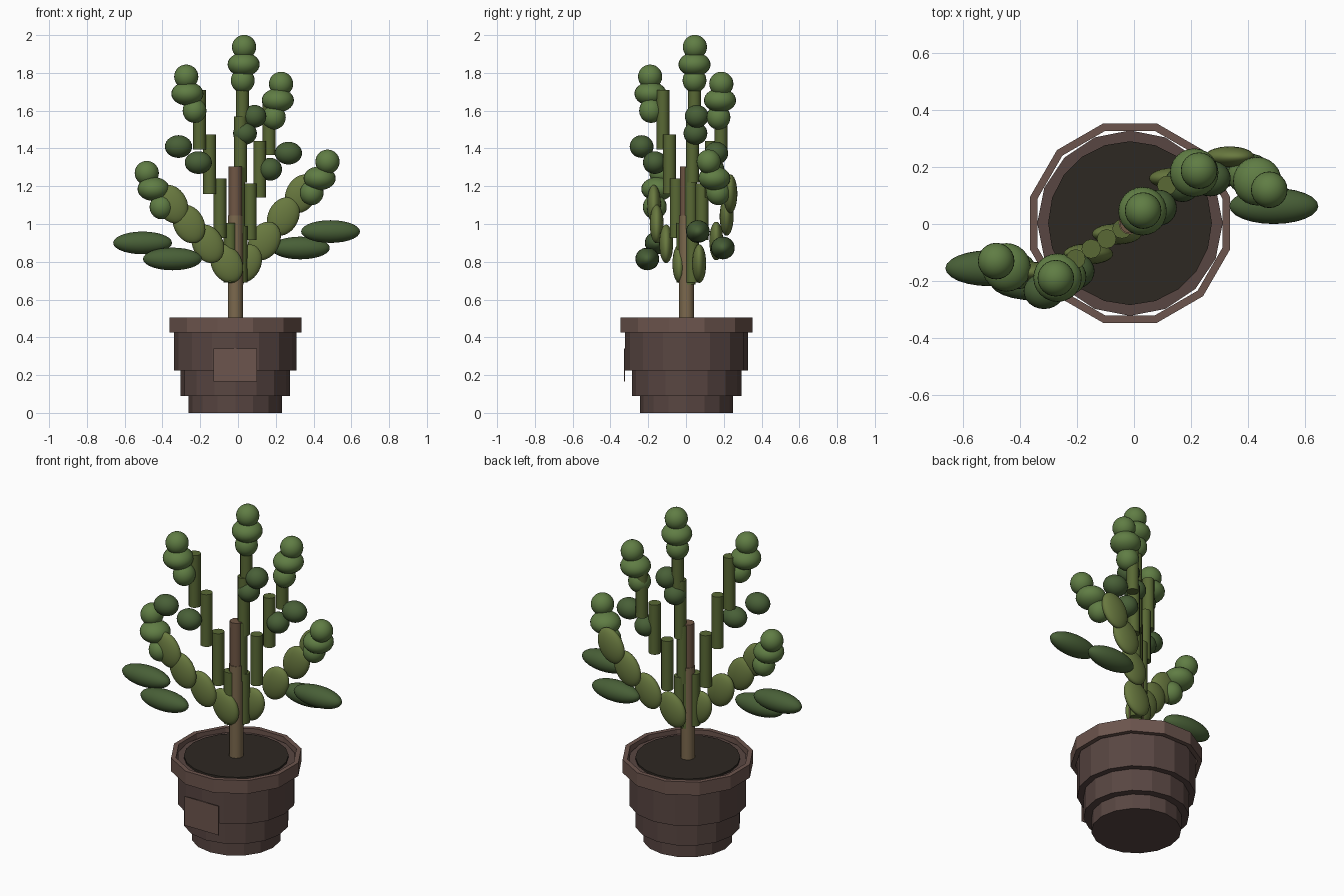
import bpy, bmesh, math

if "Cube" in bpy.data.objects:
    bpy.data.objects.remove(bpy.data.objects["Cube"])

CX, CY = -0.014, 0.003  # pot axis


def material(name, rgb):
    m = bpy.data.materials.new(name)
    m.diffuse_color = (*rgb, 1)
    m.use_nodes = True
    m.node_tree.nodes["Principled BSDF"].inputs["Base Color"].default_value = m.diffuse_color
    return m


POT = material("dark_clay", (0.098, 0.061, 0.054))
RIM = material("light_clay", (0.15, 0.09, 0.075))
SOIL = material("soil", (0.027, 0.021, 0.016))
BARK = material("bark", (0.20, 0.14, 0.075))
BARK2 = material("young_bark", (0.16, 0.095, 0.06))
STEM = material("stem_green", (0.10, 0.14, 0.035))
PAD = material("pad_green", (0.14, 0.19, 0.05))
BUD = material("bud_green", (0.117, 0.205, 0.058))
LEAF = material("leaf_green", (0.065, 0.115, 0.038))


def finish(name, mat, smooth=None):
    o = bpy.context.object
    o.name = name
    o.data.materials.append(mat)
    if smooth is not None:
        bpy.ops.object.shade_smooth_by_angle(angle=math.radians(smooth))
    return o


def cylinder(name, x, y, z0, z1, r, mat, sides=16, smooth=None):
    bpy.ops.mesh.primitive_cylinder_add(vertices=sides, radius=r, depth=z1 - z0,
                                        location=(x, y, (z0 + z1) / 2))
    return finish(name, mat, smooth)


def blob(name, loc, size, mat, tilt=0):
    bpy.ops.mesh.primitive_uv_sphere_add(segments=24, ring_count=14, radius=1, location=loc,
                                         rotation=(0, math.radians(tilt), 0))
    bpy.context.object.scale = size
    return finish(name, mat, 60)


def ring(name, r_in, r_out, z0, z1, sides, mat):
    bm = bmesh.new()
    loops = []
    for r, z in ((r_out, z0), (r_out, z1), (r_in, z1), (r_in, z0)):
        loops.append([bm.verts.new((r * math.cos(a), r * math.sin(a), z))
                      for a in (2 * math.pi * (i + 0.5) / sides for i in range(sides))])
    for k in range(4):
        a, b = loops[k], loops[(k + 1) % 4]
        for i in range(sides):
            j = (i + 1) % sides
            bm.faces.new((a[i], a[j], b[j], b[i]))
    bmesh.ops.recalc_face_normals(bm, faces=bm.faces)
    me = bpy.data.meshes.new(name)
    bm.to_mesh(me)
    bm.free()
    o = bpy.data.objects.new(name, me)
    o.location = (CX, CY, 0)
    bpy.context.collection.objects.link(o)
    me.materials.append(mat)


# Stepped pot, rim, soil and blank label plate
for name, r, z0, z1 in (("pot_base", 0.247, 0, 0.09), ("pot_middle", 0.29, 0.09, 0.225),
                        ("pot_upper", 0.325, 0.225, 0.48)):
    cylinder(name, CX, CY, z0, z1, r, POT)
ring("pot_rim", 0.335, 0.362, 0.425, 0.505, 12, RIM)
cylinder("soil", CX, CY, 0.44, 0.492, 0.287, SOIL, 20)
bpy.ops.mesh.primitive_cube_add(size=1, location=(CX, -0.326, 0.253))
bpy.context.object.scale = (0.23, 0.005, 0.175)
finish("label_plate", RIM)

# Trunk
cylinder("trunk_lower", CX, CY, 0.48, 1.045, 0.040, BARK, 12, 40)
cylinder("trunk_upper", CX, CY, 1.0, 1.305, 0.036, BARK2, 12, 40)

# Stepped branch stems: start, step, first top, rise, length
for name, x, y, dx, dy, top, rise, length in (
        ("left_stem", -0.042, -0.017, -0.054, -0.035, 1.005, 0.235, 0.315),
        ("right_stem", 0.015, 0.035, 0.050, 0.050, 0.99, 0.225, 0.30),
        ("centre_stem", -0.006, 0.015, 0.010, 0.010, 1.03, 0.27, 0.35)):
    for k in range(4):
        t = top + rise * k
        cylinder(f"{name}_{k}", x + dx * k, y + dy * k, t - length, t, 0.034, STEM, 12, 40)

# Flattened pads forming the two low arms
arms = {"left_pad": (-27, [(-0.06, -0.035, 0.79), (-0.16, -0.105, 0.895),
                           (-0.26, -0.155, 1.0), (-0.35, -0.17, 1.105)]),
        "right_pad": (27, [(0.04, 0.07, 0.79), (0.14, 0.16, 0.91),
                           (0.24, 0.215, 1.04), (0.335, 0.235, 1.16)])}
for name, (tilt, points) in arms.items():
    for k, p in enumerate(points):
        blob(f"{name}_{k}", p, (0.081, 0.037, 0.107), PAD, tilt)

# Bud clusters: lower, wide middle and top bud
clusters = {
    "centre_bud": [(0.025, 0.045, 1.76), (0.03, 0.045, 1.845), (0.032, 0.047, 1.937)],
    "left_high_bud": [(-0.23, -0.185, 1.60), (-0.268, -0.188, 1.69), (-0.274, -0.19, 1.78)],
    "right_high_bud": [(0.19, 0.172, 1.565), (0.211, 0.18, 1.655), (0.228, 0.187, 1.742)],
    "left_low_bud": [(-0.405, -0.165, 1.09), (-0.447, -0.152, 1.185), (-0.483, -0.13, 1.27)],
    "right_low_bud": [(0.39, 0.17, 1.165), (0.432, 0.15, 1.242), (0.474, 0.12, 1.33)]}
sizes = [(0.063, 0.063, 0.065), (0.085, 0.085, 0.063), (0.064, 0.064, 0.064)]
for name, points in clusters.items():
    for k, p in enumerate(points):
        blob(f"{name}_{k}", p, sizes[k], BUD)

# Small round leaves beside the stems
for k, p in enumerate([(-0.315, -0.235, 1.41), (-0.21, -0.165, 1.325), (0.267, 0.16, 1.375),
                       (0.17, 0.14, 1.29), (0.087, 0.057, 1.57), (0.037, 0.05, 1.48)]):
    r = 0.072 if k < 3 else 0.063
    blob(f"round_leaf_{k}", p, (r, 0.063, 0.06), LEAF)

# Long drooping leaves at the sides
for k, p in enumerate([(-0.505, -0.155, 0.90), (-0.347, -0.205, 0.815),
                       (0.49, 0.063, 0.96), (0.33, 0.195, 0.873)]):
    blob(f"long_leaf_{k}", p, (0.156, 0.063, 0.06), LEAF)
